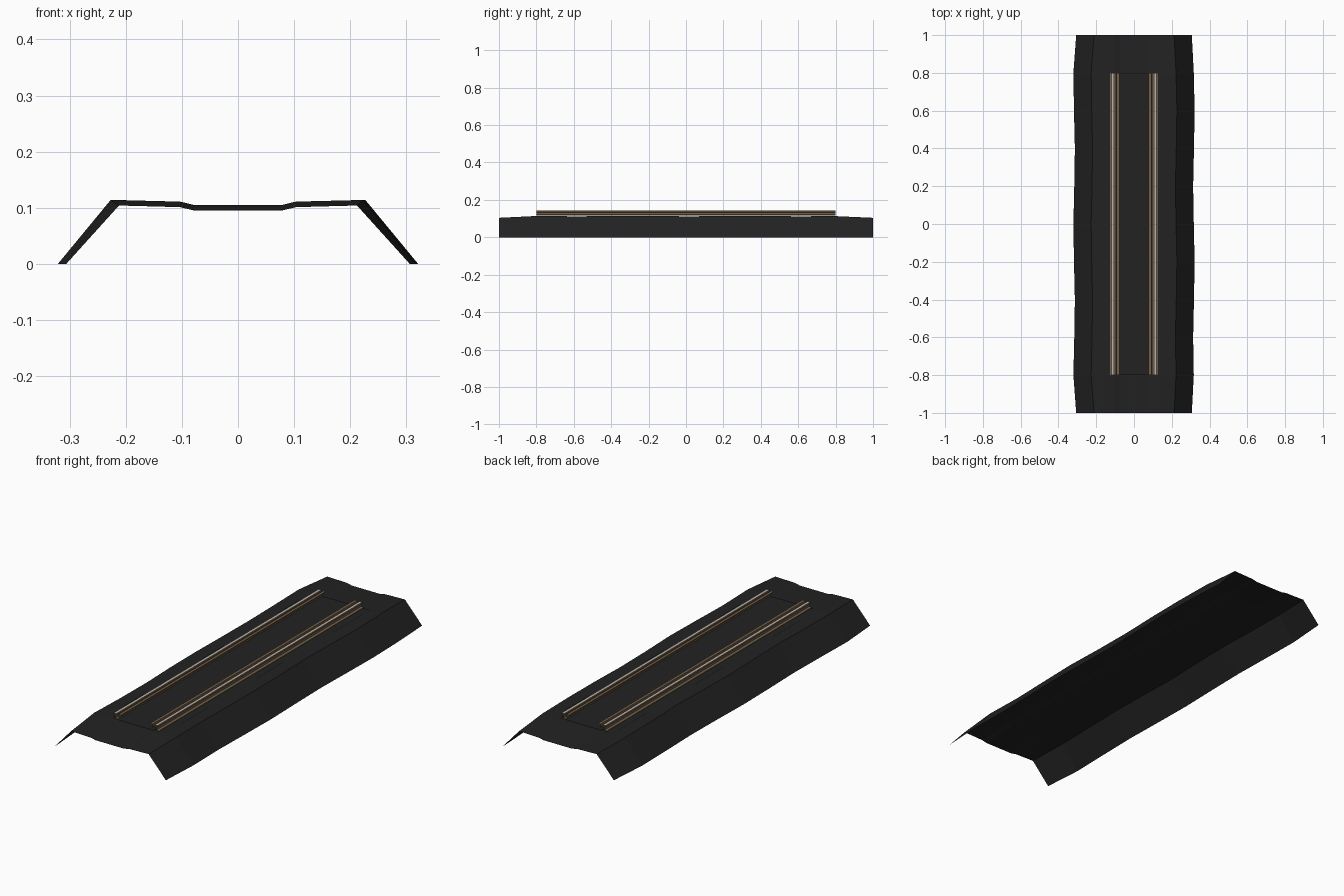
import bpy, bmesh, math

if "Cube" in bpy.data.objects:
    bpy.data.objects.remove(bpy.data.objects["Cube"])

def mat(name, c):
    m = bpy.data.materials.new(name)
    m.diffuse_color = (*c, 1)
    m.use_nodes = True
    m.node_tree.nodes["Principled BSDF"].inputs["Base Color"].default_value = m.diffuse_color
    return m

BALLAST = mat("dark ballast", (0.016, 0.016, 0.016))
RUST = mat("rusty steel", (0.17, 0.115, 0.062))
STEEL = mat("polished steel", (0.50, 0.46, 0.42))

def strip(name, rings, mats, rule=None, smooth=False):
    """Open sheet skinned over a list of cross-section rings."""
    bm = bmesh.new()
    rows = [[bm.verts.new(p) for p in r] for r in rings]
    for a, b in zip(rows, rows[1:]):
        for i in range(len(a) - 1):
            f = bm.faces.new((a[i], a[i + 1], b[i + 1], b[i]))
            f.smooth = smooth
            if rule:
                f.material_index = rule(i)
    me = bpy.data.meshes.new(name)
    bm.to_mesh(me)
    bm.free()
    for m in mats:
        me.materials.append(m)
    ob = bpy.data.objects.new(name, me)
    bpy.context.collection.objects.link(ob)
    return ob

# ballast bed: open embankment, slightly wavy edges, lower at both ends
rings = []
for k in range(11):
    y = -1 + 0.2 * k
    end = k in (0, 10)
    dz = -0.010 if end else 0.001 * math.sin(k * 2.1) - 0.001
    def edge(s):
        return 0.306 if end else 0.317 + 0.004 * math.sin(k * math.pi / 2 + s)
    l, r = edge(0.2), edge(1.7)
    prof = [(-l, 0), (-l + 0.094, 0.114), (-0.103, 0.111), (-0.078, 0.105),
            (0.078, 0.105), (0.103, 0.111), (r - 0.094, 0.114), (r, 0)]
    rings.append([(x, y, z + dz if z else 0) for x, z in prof])
strip("ballast_bed", rings, [BALLAST])

# thin sleeper bed under the rails
strip("sleeper_bed", [[(-0.16, y, 0.114), (0.16, y, 0.114)] for y in (-0.8, 0.8)], [BALLAST])

for side, s in (("left", -1), ("right", 1)):
    # running rail: foot, web and head as one open profile
    rail = [(0.098, 0.116), (0.098, 0.118), (0.109, 0.121), (0.109, 0.132), (0.105, 0.134),
            (0.105, 0.143), (0.119, 0.143), (0.119, 0.134), (0.115, 0.132), (0.115, 0.121),
            (0.126, 0.118), (0.126, 0.116)]
    strip(side + "_running_rail", [[(s * x, y, z) for x, z in rail[::s]] for y in (-0.8, 0.8)],
          [RUST, STEEL], lambda i: 1 if i == 5 else 0)
    # guard rail: inverted angle beside the running rail
    guard = [(0.078, 0.143), (0.092, 0.143), (0.092, 0.126)]
    strip(side + "_guard_rail", [[(s * x, y, z) for x, z in guard[::s]] for y in (-0.8, 0.8)],
          [RUST])
